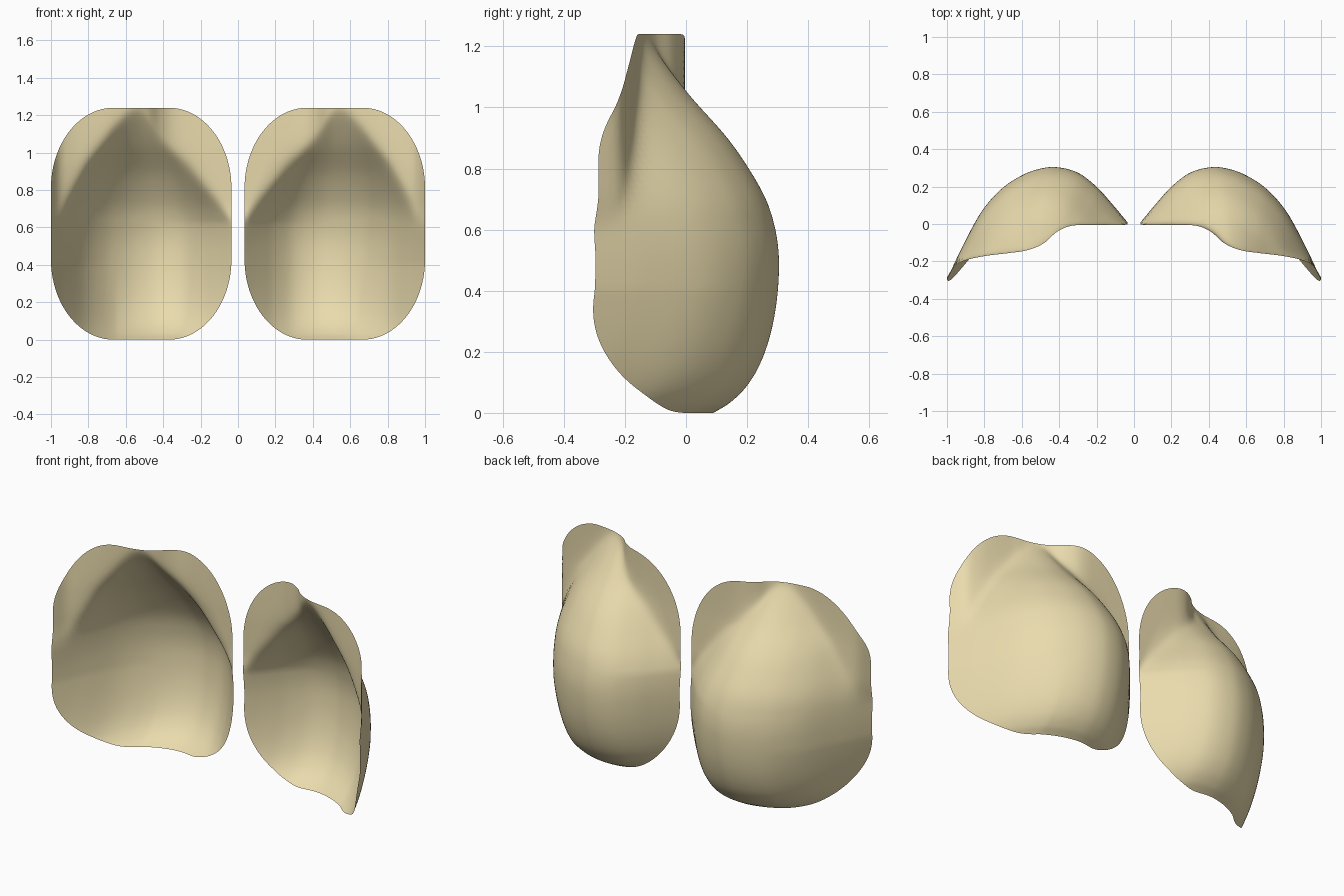
import bpy, bmesh, math

if "Cube" in bpy.data.objects:
    bpy.data.objects.remove(bpy.data.objects["Cube"])

# Cup cross-section (x, y) at its fullest height
CUP = [(0.035, .01), (0.12, .112), (0.2, .20), (0.3, .275), (0.42, .305), (0.52, .292), (0.62, .25),
       (0.72, .178), (0.82, .06), (0.92, -.125), (1.0, -.295)]
# How far the cup section slides forward at each height (z, y)
SLIDE = [(0, .215), (.03, .165), (.08, .112), (.15, .067), (.25, .03), (.37, .007), (.5, 0),
         (.6, .01), (.7, .04), (.8, .095), (.9, .165), (1.05, .30), (1.24, .45)]
# Upper wing section (x, y), constant over height
WING = [(0.035, 0), (0.28, 0), (0.36, -.012), (0.42, -.045), (0.48, -.10), (0.55, -.137),
        (0.66, -.152), (0.8, -.167), (0.9, -.188), (0.96, -.22), (1.0, -.285)]
HEIGHT, CORNER_X, CORNER_Z = 1.24, 0.335, 0.43
ROWS, COLS = 90, 64


def spline(points, t):
    """Smooth interpolation through unevenly spaced samples."""
    t = min(max(t, points[0][0]), points[-1][0])
    n = len(points)
    i = max(k for k in range(n - 1) if points[k][0] <= t or k == 0)
    (t0, v0), (t1, v1) = points[i], points[i + 1]

    def slope(k):
        a, b = points[max(k - 1, 0)], points[min(k + 1, n - 1)]
        return (b[1] - a[1]) / (b[0] - a[0])

    h = t1 - t0
    u = (t - t0) / h
    return ((2*u**3 - 3*u**2 + 1) * v0 + (u**3 - 2*u**2 + u) * h * slope(i)
            + (3*u**2 - 2*u**3) * v1 + (u**3 - u**2) * h * slope(i + 1))


def depth(x, z):
    """Cup sliding and narrowing towards the top, blended softly into the wing."""
    up = max(0, z - 0.62)
    ridge = 0.42 + 0.14 * up
    cup = spline(CUP, 0.42 + (x - ridge) * (1 + 1.6 * up * up + 0.3 * up)) - spline(SLIDE, z)
    cup -= 0.25 * max(0, x - 0.65) * max(0, 1 - z / 0.4)
    wing = spline(WING, x) - 1.2 * max(0, 0.75 - z)**2
    soft = 0.07 * min(1, max(0.1, (z - 0.45) / 0.5))
    soft *= min(1, 0.35 + max(0, 1.24 - z) * 2)
    return (cup + wing + math.sqrt((cup - wing)**2 + soft**2)) / 2 - 0.15 * soft


def inset(z):
    """How far the rounded corners pull the side edges in at height z."""
    d = max(CORNER_Z - min(z, HEIGHT - z), 0) / CORNER_Z
    return CORNER_X * (1 - math.sqrt(max(1 - d * d, 0)))


# Shell: rows across a rounded outline, pushed to the section depth
bm = bmesh.new()
grid = []
for r in range(ROWS + 1):
    z = HEIGHT * (1 - math.cos(math.pi * r / ROWS)) / 2
    x0, x1 = 0.035 + inset(z), 1 - inset(z)
    xs = [x0 + (x1 - x0) * c / COLS for c in range(COLS + 1)]
    grid.append([bm.verts.new((x, depth(x, z), z)) for x in xs])
for a, b in zip(grid, grid[1:]):
    for c in range(COLS):
        bm.faces.new((a[c], b[c], b[c + 1], a[c + 1]))
for f in bm.faces:
    f.smooth = True
mesh = bpy.data.meshes.new("cupped_shells")
bm.to_mesh(mesh)
bm.free()
shell = bpy.data.objects.new("cupped_shells", mesh)
bpy.context.collection.objects.link(shell)

# Second shell on the other side
mirror = shell.modifiers.new("mirror", 'MIRROR')
mirror.use_mirror_merge = False

# Pale tan colour
mat = bpy.data.materials.new("pale_tan")
mat.diffuse_color = (0.82, 0.71, 0.42, 1)
mat.use_nodes = True
mat.node_tree.nodes["Principled BSDF"].inputs["Base Color"].default_value = mat.diffuse_color
mesh.materials.append(mat)
